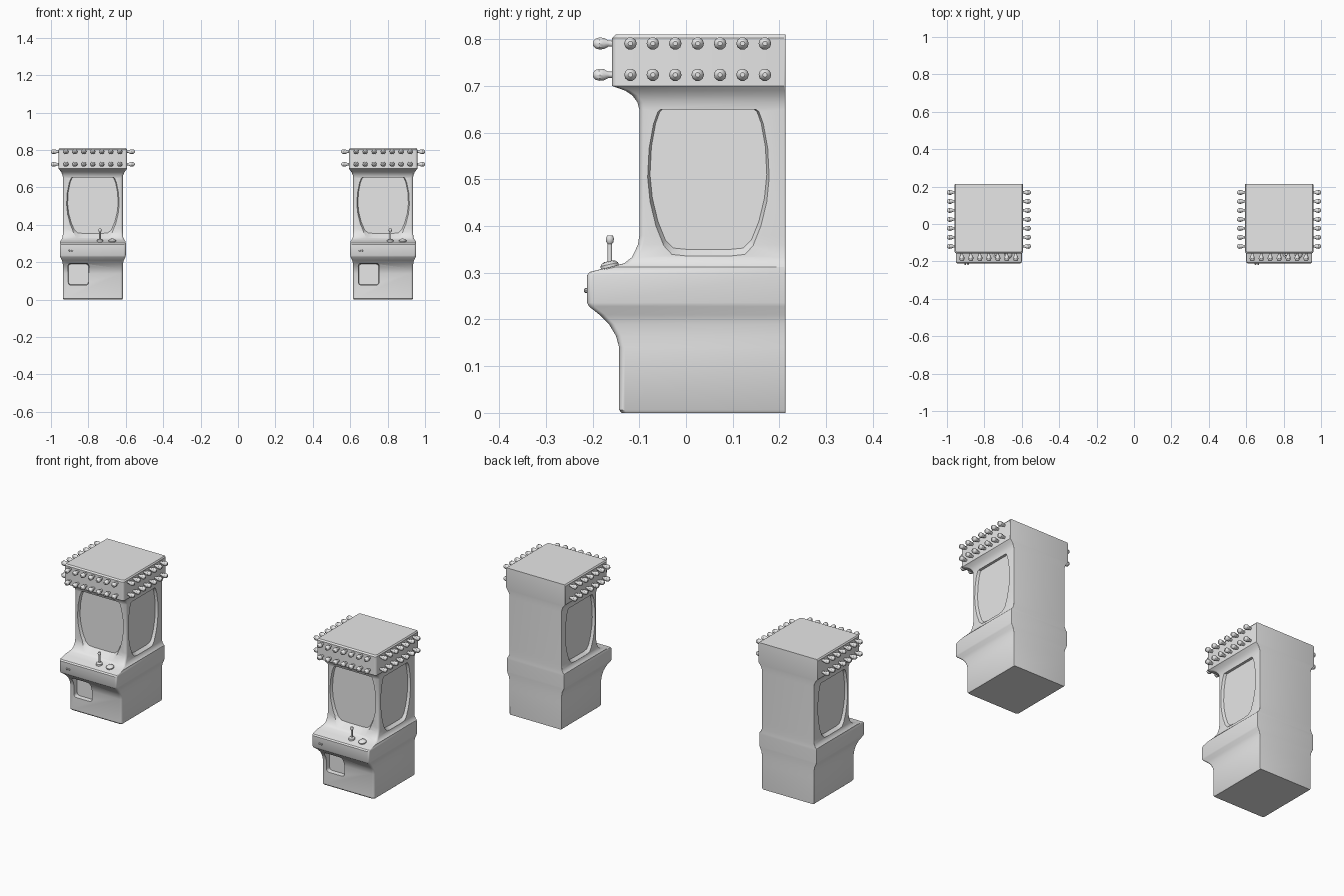
import bpy, bmesh
from math import sin, cos, pi
from mathutils import Matrix, Vector

default_cube = bpy.data.objects.get("Cube")
if default_cube:
    bpy.data.objects.remove(default_cube)

grey = bpy.data.materials.new("plain grey")
grey.use_nodes = True
grey.diffuse_color = (0.8, 0.8, 0.8, 1)
grey.node_tree.nodes["Principled BSDF"].inputs["Base Color"].default_value = grey.diffuse_color


def loft(bm, rings, matrix=Matrix()):
    """Skin a stack of equal-length point rings and cap both ends."""
    loops = [[bm.verts.new(matrix @ Vector(p)) for p in ring] for ring in rings]
    for low, high in zip(loops, loops[1:]):
        for i in range(len(low)):
            j = (i + 1) % len(low)
            bm.faces.new((low[i], low[j], high[j], high[i]))
    bm.faces.new(loops[0][::-1])
    bm.faces.new(loops[-1])


def lathe(bm, profile, matrix, sides=12):
    """Turn (radius, height) pairs around the local z axis."""
    angles = [2 * pi * i / sides for i in range(sides)]
    loft(bm, [[(r * cos(a), r * sin(a), z) for a in angles] for r, z in profile], matrix)


def finish(bm, name):
    bmesh.ops.recalc_face_normals(bm, faces=bm.faces)
    mesh = bpy.data.meshes.new(name)
    bm.to_mesh(mesh)
    bm.free()
    mesh.materials.append(grey)
    obj = bpy.data.objects.new(name, mesh)
    bpy.context.collection.objects.link(obj)
    return obj


def activate(obj):
    bpy.ops.object.select_all(action='DESELECT')
    obj.select_set(True)
    bpy.context.view_layer.objects.active = obj


def smooth(obj):
    activate(obj)
    bpy.ops.object.shade_smooth_by_angle(angle=0.6)


def rounded_rect(x0, x1, y0, y1, front_r, back_r, steps=4):
    """Counter-clockwise outline with separate front and back corner radii."""
    corners = ((x1, y0, -1, 1, front_r), (x1, y1, -1, -1, back_r),
               (x0, y1, 1, -1, back_r), (x0, y0, 1, 1, front_r))
    points = []
    for k, (x, y, sx, sy, r) in enumerate(corners):
        for i in range(steps + 1):
            a = (k - 1 + i / steps) * pi / 2
            points.append((x + sx * r + r * cos(a), y + sy * r + r * sin(a)))
    return points


def carve(body, outline, pivot, flare, matrix, inner, outer):
    """Cut a recess whose walls flare outwards; local z points out of the face."""
    wide = [(pivot[0] + (x - pivot[0]) * flare, pivot[1] + (y - pivot[1]) * flare) for x, y in outline]
    bm = bmesh.new()
    loft(bm, [[(x, y, inner) for x, y in outline], [(x, y, outer) for x, y in wide]], matrix)
    cutter = finish(bm, "recess_cutter")
    cutter.hide_render = True
    activate(body)
    mod = body.modifiers.new("recess", 'BOOLEAN')
    mod.operation = 'DIFFERENCE'
    mod.solver = 'EXACT'
    mod.object = cutter
    bpy.ops.object.modifier_apply(modifier=mod.name)
    bpy.data.objects.remove(cutter)


# Cabinet sections: height, front edge, half width
BACK = 0.213
sections = [
    (0, -.138, .156), (.006, -.143, .16), (.14, -.143, .16), (.165, -.15, .16),
    (.19, -.165, .161), (.21, -.185, .165), (.228, -.208, .174), (.236, -.212, .176),
    (.295, -.212, .176), (.302, -.206, .176), (.312, -.165, .175), (.32, -.133, .168),
    (.333, -.116, .162), (.36, -.103, .16), (.38, -.1, .16), (.65, -.1, .16),
    (.665, -.104, .162), (.68, -.115, .168), (.69, -.13, .175), (.7, -.158, .183),
    (.803, -.158, .183), (.81, -.151, .178)]

# Half outline of the barrel-shaped screen: half width, height
screen_half = [(.045, .35), (.075, .353), (.092, .37), (.108, .41), (.12, .46),
               (.125, .51), (.122, .57), (.113, .62), (.104, .645), (.098, .65)]
screen = screen_half + [(-x, z) for x, z in reversed(screen_half)]
screen_top = (0, .65)

bulb = [(.007, -.002), (.007, .008), (.0125, .018), (.0135, .027), (.011, .036), (.005, .041)]
stick = [(.017, -.004), (.017, .007), (.012, .011), (.005, .012), (.005, .05),
         (.008, .054), (.009, .062), (.006, .068)]
push_button = [(.02, -.006), (.02, .006), (.015, .011), (.006, .013)]
small_button = [(.005, -.003), (.005, .004), (.003, .006)]

# Local z pointing out of the front face, with local y up
facing_front = Matrix.Rotation(pi / 2, 4, 'X')


def turned(quarter):
    return Matrix.Rotation(quarter * pi / 2, 4, 'Z') @ facing_front


def build_cabinet(prefix, centre):
    place = Matrix.Translation((centre, 0, 0))

    # Cabinet body with display recesses on the front and both sides
    bm = bmesh.new()
    rings = []
    for z, front, half in sections:
        outline = rounded_rect(-half, half, front, BACK, .012, .003)
        rings.append([(x, y, z) for x, y in outline])
    loft(bm, rings, place)
    body = finish(bm, prefix + "_cabinet_body")
    front_screen = [(x * 1.08, z + .004) for x, z in screen]
    carve(body, front_screen, screen_top, 1.1, place @ facing_front, .086, .12)
    for quarter in (-1, 1):
        side = place @ Matrix.Translation((0, .048, 0)) @ turned(quarter)
        carve(body, screen, screen_top, 1.1, side, .146, .18)

    # Coin return recess
    hatch = rounded_rect(-.13, -.024, .08, .19, .014, .014)
    carve(body, hatch, (-.077, .135), 1.15, place @ facing_front, .118, .22)
    smooth(body)

    # Marquee bulbs: two rows of seven on three faces
    bm = bmesh.new()
    for quarter, shift, reach in ((0, 0, .158), (-1, -.025, .183), (1, .025, .183)):
        for column in range(-3, 4):
            for height in (.724, .791):
                spot = Matrix.Translation((column * .048 + shift, height, reach))
                lathe(bm, bulb, place @ turned(quarter) @ spot, 10)
    smooth(finish(bm, prefix + "_marquee_bulbs"))

    # Controls on the sloping panel and the console front
    tilt = Matrix.Rotation(.22, 4, 'X')
    for name, profile, spot in (("joystick", stick, (.038, -.163, .312)),
                                ("push_button", push_button, (.104, -.163, .312))):
        bm = bmesh.new()
        lean = tilt if name == "push_button" else Matrix()
        lathe(bm, profile, place @ Matrix.Translation(spot) @ lean, 14)
        smooth(finish(bm, prefix + "_" + name))
    bm = bmesh.new()
    for x in (-.126, -.112):
        lathe(bm, small_button, place @ facing_front @ Matrix.Translation((x, .262, .212)), 8)
    smooth(finish(bm, prefix + "_start_buttons"))


for prefix, direction in (("right", -1), ("left", 1)):
    build_cabinet(prefix, direction * .776)
